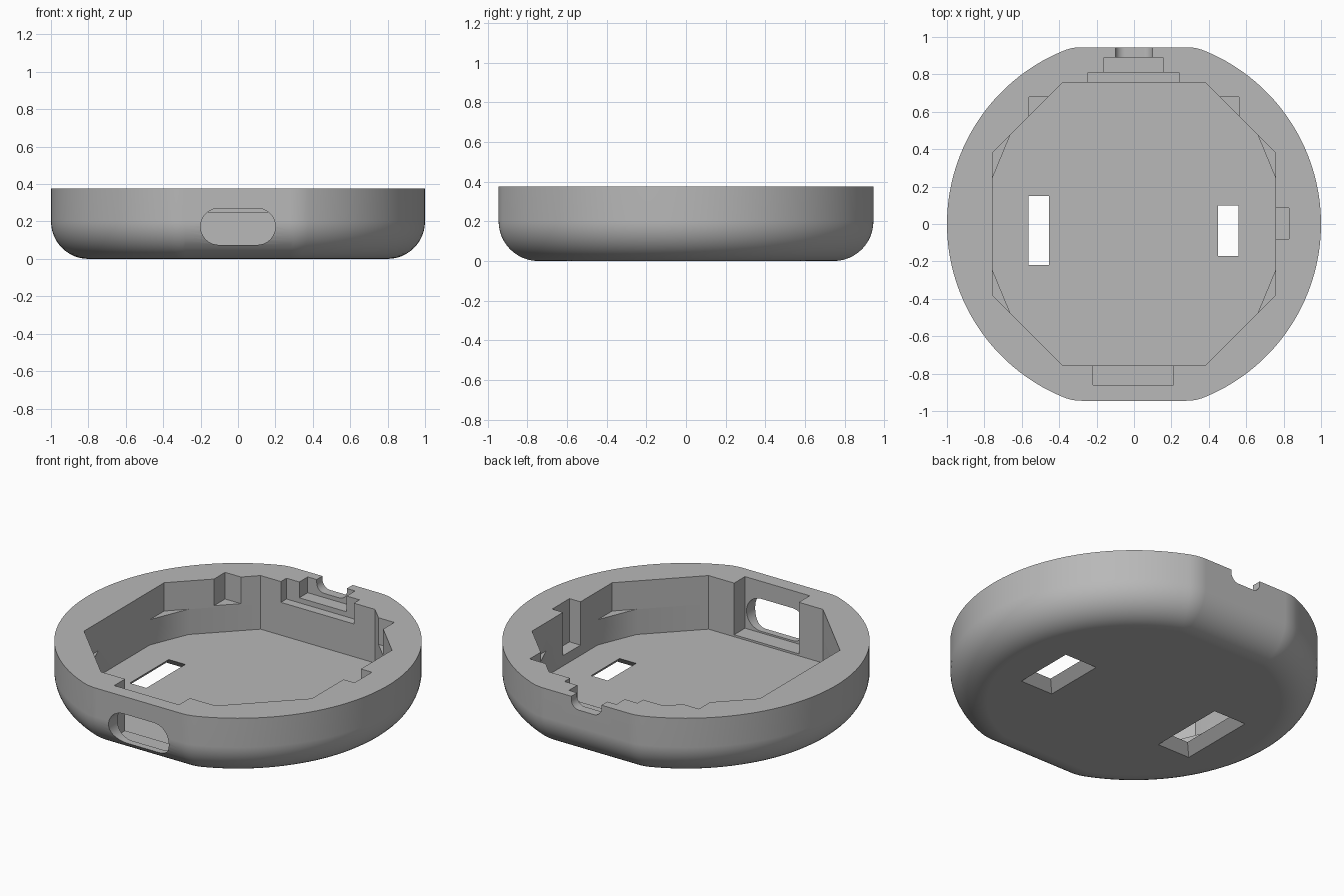
import bpy
import bmesh
from math import sin, cos, pi, atan2, sqrt

cube = bpy.data.objects.get("Cube")
if cube:
    bpy.data.objects.remove(cube, do_unlink=True)

HEIGHT, FLOOR, LEDGE = 0.375, 0.053, 0.205

grey = bpy.data.materials.new("matte_grey")
grey.use_nodes = True
grey.diffuse_color = (0.48, 0.48, 0.48, 1)
grey.node_tree.nodes["Principled BSDF"].inputs["Base Color"].default_value = (0.48, 0.48, 0.48, 1)


def loft(name, rings):
    """Closed solid through a stack of equal-length point rings."""
    bm = bmesh.new()
    loops = [[bm.verts.new(p) for p in ring] for ring in rings]
    n = len(loops[0])
    for a, b in zip(loops, loops[1:]):
        for i in range(n):
            j = (i + 1) % n
            bm.faces.new((a[i], a[j], b[j], b[i]))
    bm.faces.new(loops[0][::-1])
    bm.faces.new(loops[-1])
    bmesh.ops.recalc_face_normals(bm, faces=bm.faces)
    mesh = bpy.data.meshes.new(name)
    bm.to_mesh(mesh)
    bm.free()
    mesh.materials.append(grey)
    obj = bpy.data.objects.new(name, mesh)
    bpy.context.collection.objects.link(obj)
    return obj


def prism(name, outline, z0, z1=0.6):
    return loft(name, [[(x, y, z) for x, y in outline] for z in (z0, z1)])


def rect(x0, x1, y0, y1):
    return [(x0, y0), (x1, y0), (x1, y1), (x0, y1)]


def pocket(name, x0, x1, y0, y1, z0):
    return prism(name, rect(x0, x1, y0, y1), z0)


def rounded_opening(name, half_w, z0, z1, r, y0, y1):
    """Rounded rectangle in the x-z plane, driven along y."""
    pts = []
    corners = [(half_w - r, z1 - r), (r - half_w, z1 - r),
               (r - half_w, z0 + r), (half_w - r, z0 + r)]
    for k, (cx, cz) in enumerate(corners):
        for i in range(11):
            a = (k + i / 10) * pi / 2
            pts.append((cx + r * cos(a), cz + r * sin(a)))
    return loft(name, [[(x, y, z) for x, z in pts] for y in (y0, y1)])


def mirrored(points):
    """Repeat a first-quadrant outline, running from +y to +x, in all quadrants."""
    back = points[::-1]
    return (back + [(-x, y) for x, y in points]
            + [(-x, -y) for x, y in back] + [(x, -y) for x, y in points])


def body_ring(inset, z):
    """Circle with blended flats at front and back, offset inwards."""
    flat, blend = 0.945, 0.25
    cy = flat - blend
    cx = sqrt((1 - blend) ** 2 - cy ** 2)
    turn = atan2(cy, cx)
    pts = []
    for i in range(9):
        a = pi / 2 + (turn - pi / 2) * i / 8
        pts.append((cx + (blend - inset) * cos(a), cy + (blend - inset) * sin(a)))
    for i in range(1, 25):
        a = turn * (1 - (i - 0.5) / 24)
        pts.append(((1 - inset) * cos(a), (1 - inset) * sin(a)))
    return [(x, y, z) for x, y in mirrored(pts)]


# Rounded-bottom case
R = 0.2
rings = []
for i in range(13):
    a = i / 12 * pi / 2
    rings.append(body_ring(R * (1 - sin(a)), R * (1 - cos(a))))
rings.append(body_ring(0, HEIGHT))
case = loft("case_shell", rings)

# Main cavity: eight-sided above, with corner ledges left below
cutters = [
    prism("cavity_lower", mirrored([(0.38, 0.757), (0.662, 0.475), (0.757, 0.245)]), FLOOR),
    prism("cavity_upper", mirrored([(0.38, 0.757), (0.757, 0.38)]), LEDGE),
]

# Front connector pocket and rounded slot
cutters.append(pocket("front_pocket", -0.22, 0.21, -0.86, -0.7, 0.065))
cutters.append(rounded_opening("front_slot", 0.2, 0.075, 0.27, 0.097, -1.1, -0.8))

# Stepped recess and rim notch at the back
cutters.append(pocket("back_step", -0.245, 0.24, 0.7, 0.81, 0.25))
cutters.append(pocket("back_upper_step", -0.16, 0.155, 0.75, 0.89, 0.28))
cutters.append(rounded_opening("back_notch", 0.1, 0.305, 0.6, 0.05, 0.85, 1.1))

# Side pocket and two square corner recesses
cutters.append(pocket("side_pocket", 0.7, 0.83, -0.08, 0.085, 0.115))
for s in (-1, 1):
    x0, x1 = sorted((s * 0.4, s * 0.562))
    cutters.append(pocket("corner_recess", x0, x1, 0.5, 0.68, 0.215))

# Floor windows, flared towards the underside
for x0, x1, y0, y1 in ((-0.565, -0.455, -0.22, 0.15), (0.45, 0.56, -0.17, 0.10)):
    section = []
    for z in (-0.02, FLOOR, 0.1):
        g = max(FLOOR - z, 0)
        section.append([(x, y, z) for x, y in rect(x0 - g, x1 + g, y0 - g, y1 + g)])
    cutters.append(loft("floor_window", section))

# Carve the case, then discard the cutters
bpy.ops.object.select_all(action='DESELECT')
bpy.context.view_layer.objects.active = case
case.select_set(True)
for cutter in cutters:
    cutter.hide_render = True
    mod = case.modifiers.new("cut", 'BOOLEAN')
    mod.operation = 'DIFFERENCE'
    mod.solver = 'EXACT'
    mod.object = cutter
    bpy.ops.object.modifier_apply(modifier=mod.name)
    bpy.data.objects.remove(cutter, do_unlink=True)

bpy.ops.object.shade_smooth_by_angle(angle=0.5)
weighted = case.modifiers.new("even_shading", 'WEIGHTED_NORMAL')
weighted.keep_sharp = True
